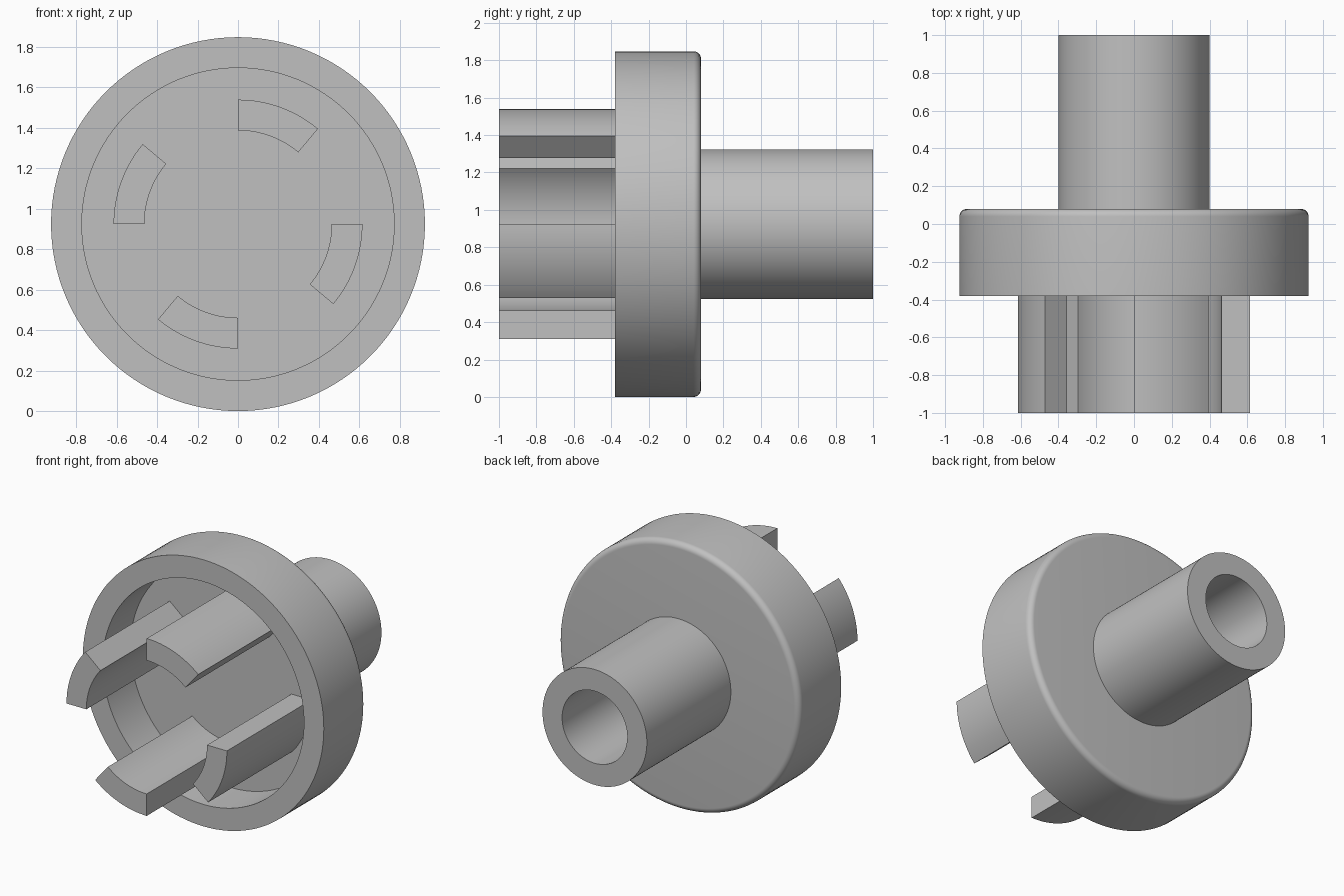
import bpy, bmesh
from math import sin, cos, pi, radians
from mathutils import Matrix, Vector

cube = bpy.data.objects.get("Cube")
if cube:
    bpy.data.objects.remove(cube)

AXIS_Z = 0.924          # height of the horizontal axis
RIM_R, FILLET = 0.924, 0.04
FRONT, FLOOR, BACK = -0.38, -0.075, 0.08

grey = bpy.data.materials.new("plain grey")
grey.use_nodes = True
colour = (0.53, 0.53, 0.53, 1)
grey.diffuse_color = colour
bsdf = next(n for n in grey.node_tree.nodes if n.type == 'BSDF_PRINCIPLED')
bsdf.inputs["Base Color"].default_value = colour
bsdf.inputs["Roughness"].default_value = 0.6


def revolve(name, profile, start=0, sweep=2 * pi, steps=128, closed=False):
    """Turn a profile of (radius, y) points about the y axis."""
    bm = bmesh.new()
    pts = profile + profile[:1] if closed else profile
    verts = [bm.verts.new((r * cos(start), y, r * sin(start))) for r, y in pts]
    edges = [bm.edges.new(pair) for pair in zip(verts, verts[1:])]
    full = abs(sweep - 2 * pi) < 1e-6
    bmesh.ops.spin(bm, geom=verts + edges, cent=(0, 0, 0), axis=(0, -1, 0),
                   angle=sweep, steps=steps)
    bmesh.ops.remove_doubles(bm, verts=bm.verts[:], dist=1e-4)
    if not full:
        # cap the two ends of a partial sweep
        bmesh.ops.holes_fill(bm, edges=[e for e in bm.edges if e.is_boundary])
    bmesh.ops.recalc_face_normals(bm, faces=bm.faces[:])
    mesh = bpy.data.meshes.new(name)
    bm.to_mesh(mesh)
    bm.free()
    mesh.materials.append(grey)
    obj = bpy.data.objects.new(name, mesh)
    obj.location.z = AXIS_Z
    bpy.context.collection.objects.link(obj)
    bpy.ops.object.select_all(action='DESELECT')
    obj.select_set(True)
    bpy.context.view_layer.objects.active = obj
    bpy.ops.object.shade_smooth_by_angle(angle=radians(30))
    return obj


def ring(inner, outer, y0, y1):
    return [(inner, y0), (outer, y0), (outer, y1), (inner, y1)]


# Open cup with a rounded back edge
fillet = [(RIM_R - FILLET + FILLET * cos(a), BACK - FILLET + FILLET * sin(a))
          for a in (i * pi / 16 for i in range(9))]
revolve("cup", [(0, FLOOR), (0.772, FLOOR), (0.772, FRONT), (RIM_R, FRONT)]
        + fillet + [(0, BACK)])

# Hollow shaft behind the cup
revolve("shaft", ring(0.25, 0.4, BACK - 0.03, 1), closed=True)

# Four curved prongs standing on the cup floor
for i, side in enumerate(("left", "top", "right", "bottom")):
    revolve(side + "_prong", ring(0.463, 0.615, -1, FLOOR + 0.02),
            start=i * pi / 2 - radians(40), sweep=radians(40), steps=16,
            closed=True)
